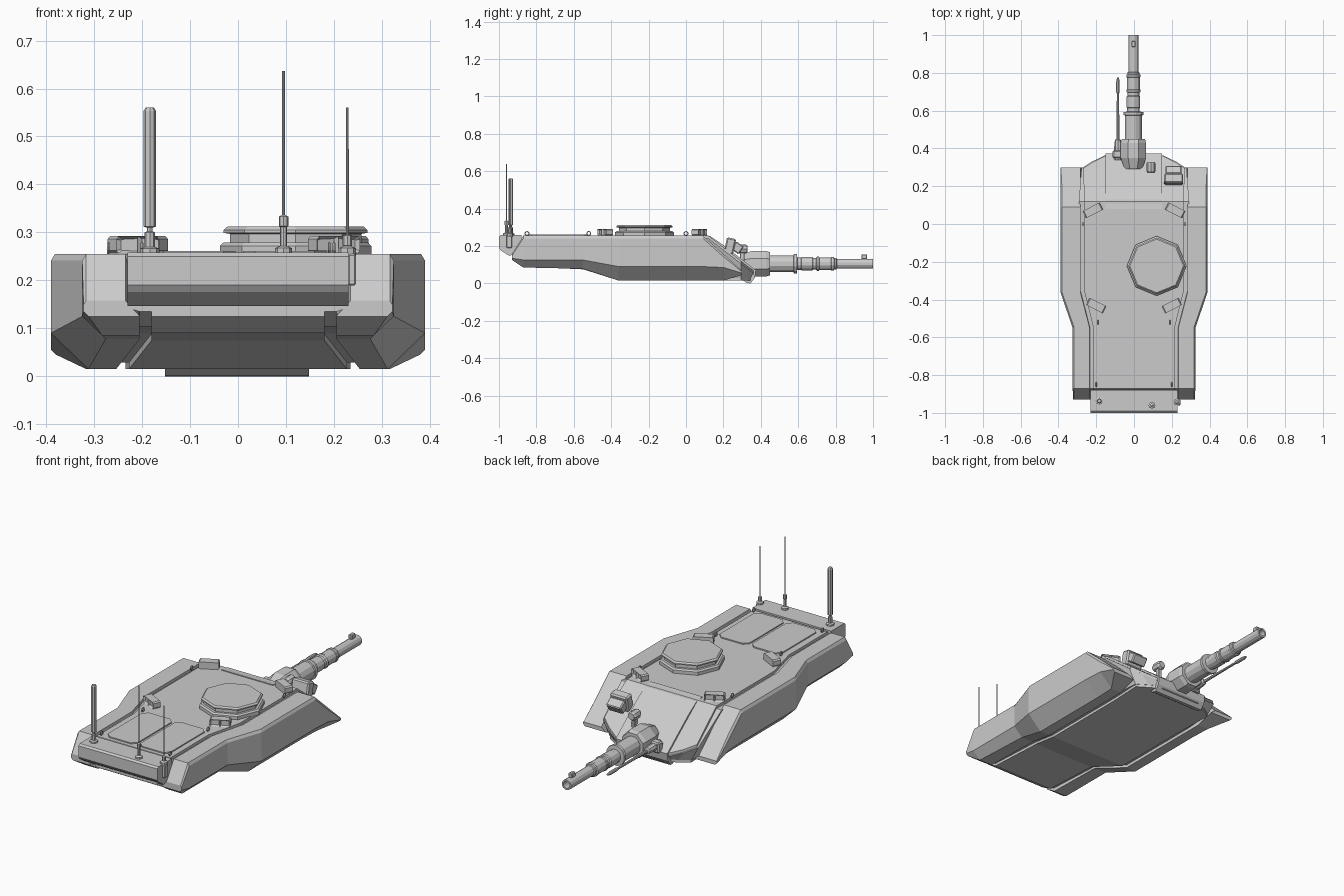
import bpy, bmesh
from math import pi, cos, sin, radians
from mathutils import Matrix, Vector

if "Cube" in bpy.data.objects:
    bpy.data.objects.remove(bpy.data.objects["Cube"])


def finish(name, bm, matrix=None):
    bmesh.ops.recalc_face_normals(bm, faces=bm.faces)
    me = bpy.data.meshes.new(name)
    bm.to_mesh(me)
    bm.free()
    ob = bpy.data.objects.new(name, me)
    bpy.context.collection.objects.link(ob)
    if matrix:
        ob.matrix_world = matrix
    return ob


def loft(name, rings, matrix=None):
    bm = bmesh.new()
    rows = [[bm.verts.new(p) for p in r] for r in rings]
    n = len(rows[0])
    for a, b in zip(rows, rows[1:]):
        for i in range(n):
            j = (i + 1) % n
            bm.faces.new((a[i], a[j], b[j], b[i]))
    bm.faces.new(rows[0])
    bm.faces.new(rows[-1])
    return finish(name, bm, matrix)


def lathe(name, prof, pos, n=8, along_y=False, phase=0.0):
    """Turn (radius, height) points about z, or about y for barrels."""
    rings = [[(r * cos(2 * pi * i / n + phase), r * sin(2 * pi * i / n + phase), h)
              for i in range(n)] for r, h in prof]
    m = Matrix.Translation(pos)
    if along_y:
        m = m @ Matrix.Rotation(-pi / 2, 4, 'X')
    return loft(name, rings, m)


def prism(name, yz, x0, x1):
    return loft(name, [[(x, y, z) for y, z in yz] for x in (x0, x1)])


def box(name, pos, size, rot=(0, 0), bevel=0.006):
    bm = bmesh.new()
    bmesh.ops.create_cube(bm, size=1)
    bmesh.ops.scale(bm, vec=size, verts=bm.verts)
    if bevel:
        bmesh.ops.bevel(bm, geom=bm.edges[:], offset=bevel, segments=1, affect='EDGES')
    m = (Matrix.Translation(pos) @ Matrix.Rotation(rot[0], 4, 'Z')
         @ Matrix.Rotation(rot[1], 4, 'X'))
    return finish(name, bm, m)


# Main hull of the turret, with a stepped groove along both edges
# y, half width of plate, top, bottom
core = [(-.93, .215, .158, .125), (-.87, .215, .255, .09), (-.55, .215, .255, .075),
        (-.36, .262, .255, .015), (.12, .262, .255, .015), (.295, .27, .12, .015),
        (.33, .215, .092, .015), (.362, .15, .068, .018)]
rings = []
for y, w, t, b in core:
    g = min(.014, (t - b) * .3)
    d = .03 if y < .2 else .008
    half = [(w, t), (w, t - g), (w + d, t - g), (w + d - .04, b + g), (w - .035, b + g), (w - .035, b)]
    rings.append([(x, y, z) for x, z in half] + [(-x, y, z) for x, z in reversed(half)])
loft("turret_body", rings)

# Faceted side armour: y, inner x, outer x, top, chamfer height, bottom
armour = [(-.93, .235, .322, .158, .135, .125), (-.87, .235, .325, .255, .125, .085),
          (-.55, .235, .325, .255, .125, .078), (-.36, .284, .39, .255, .09, .015),
          (.09, .284, .39, .255, .09, .015), (.2, .284, .39, .157, .085, .015),
          (.3, .284, .39, .066, .055, .045)]
for s, side in ((1, "right"), (-1, "left")):
    rings = []
    for y, a, o, t, l, b in armour:
        c = min(.014, (t - l) * .4)
        k = min(.078, (l - b) * 1.05)
        sec = [(a, t), (o - c * .6, t), (o, t - c), (o, l), (o - k, b), (a - .03, b)]
        rings.append([(s * x, y, z) for x, z in sec])
    loft(side + "_side_armour", rings)

# Central glacis plate with its lower lip
prism("glacis_plate", [(.08, .259), (.13, .252), (.2, .205), (.3, .128), (.374, .07), (.368, .03),
                       (.345, 0), (.325, .002), (.3, .02), (.08, .2)], -.152, .148)

# Rear stowage box
prism("stowage_box", [(-1, .25), (-.99, .258), (-.88, .258), (-.88, .17), (-.945, .147), (-.99, .176),
                      (-1, .19)], -.23, .23)
box("stowage_bracket", (.238, -.945, .222), (.016, .03, .065), bevel=.003)

# Engine roof panels with clipped corners
for x0, x1 in ((-.18, -.005), (.01, .185)):
    c = .025
    out = [(x0 + c, -.85), (x1 - c, -.85), (x1, -.85 + c), (x1, -.52 - c),
           (x1 - c, -.52), (x0 + c, -.52), (x0, -.52 - c), (x0, -.85 + c)]
    loft("roof_panel", [[(x, y, z) for x, y in out] for z in (.25, .261)])

# Octagonal hatch
lathe("commander_hatch", [(.158, .25), (.158, .272), (.15, .279), (.137, .279), (.137, .297),
                          (.15, .299), (.15, .305), (.142, .312)], (.12, -.222, 0), 8)

# Gun: mantlet, stepped barrel with a hollow muzzle
GZ = .105
lathe("mantlet", [(.05, .29), (.073, .35), (.073, .43), (.066, .45)], (-.003, 0, GZ), 8, True, pi / 8)
barrel = [(.047, .42), (.047, .575), (.054, .577), (.054, .593), (.034, .595), (.034, .615),
          (.037, .617), (.037, .675), (.032, .68), (.032, .695), (.039, .7), (.039, .71),
          (.035, .713), (.035, .775), (.038, .778), (.038, .79), (.032, .793), (.032, .803),
          (.027, .806), (.027, 1), (.018, 1), (.018, .93)]
lathe("gun_barrel", barrel, (-.003, 0, GZ), 12, True, pi / 12)
box("muzzle_sensor", (-.003, .953, .142), (.022, .032, .026), bevel=.004)
lathe("secondary_gun", [(.02, .34), (.02, .41), (.016, .445), (.008, .45), (.006, .69), (.009, .7),
                        (.009, .755), (.005, .775)], (-.085, 0, GZ - .01), 8, True)
box("secondary_gun_mount", (-.088, .37, .092), (.05, .04, .055))

# Observation blocks with two recessed windows each
for x, y, ang in ((-.218, .072, 27), (.218, .072, -27), (-.2, -.432, 153), (.2, -.432, -153)):
    bm = bmesh.new()
    bmesh.ops.create_cube(bm, size=1)
    bmesh.ops.scale(bm, vec=(.1, .042, .036), verts=bm.verts)
    bmesh.ops.bevel(bm, geom=[e for e in bm.edges if abs(e.verts[0].co.y - e.verts[1].co.y) > .01],
                    offset=.006, segments=1, affect='EDGES')
    bmesh.ops.bisect_plane(bm, geom=bm.verts[:] + bm.edges[:] + bm.faces[:],
                           plane_co=(0, 0, 0), plane_no=(1, 0, 0))
    bm.normal_update()
    front = [f for f in bm.faces if f.normal.y > .9]
    bmesh.ops.inset_individual(bm, faces=front, thickness=.007, depth=-.01)
    finish("observation_block", bm,
           Matrix.Translation((x, y, .274)) @ Matrix.Rotation(radians(ang), 4, 'Z'))

# Sighting equipment on the front slope
box("gunner_sight", (.21, .235, .2), (.1, .05, .085), (0, radians(-12)), .007)
box("gunner_sight_hood", (.21, .275, .19), (.085, .05, .05), (0, radians(-35)), .005)
lathe("front_lamp", [(.018, .27), (.024, .28), (.024, .32), (.018, .328)], (.09, 0, .183), 8, True)
box("front_lamp_foot", (.09, .3, .14), (.02, .025, .06), bevel=.003)

# Lifting rings
for y, x in ((0, .27), (-.52, .19), (-.85, .2)):
    for s in (-1, 1):
        bpy.ops.mesh.primitive_torus_add(major_segments=10, minor_segments=5, major_radius=.01,
                                         minor_radius=.003, location=(s * x, y, .267),
                                         rotation=(0, pi / 2, 0))
        bpy.context.object.name = "lifting_ring"

# Antennas: one thick sensor mast and two whips
lathe("sensor_mast", [(.02, .25), (.02, .266), (.011, .27), (.011, .3), (.006, .302), (.006, .31),
                      (.013, .312), (.013, .553), (.009, .56)], (-.184, -.937, 0), 8)
for x, y, top, mid in ((.095, -.96, .637, .333), (.228, -.942, .56, .293)):
    lathe("whip_antenna", [(.018, .25), (.018, .267), (.007, .272), (.007, mid - .022),
                           (.01, mid - .02), (.01, mid), (.0032, mid + .003), (.0028, top)],
          (x, y, 0), 8)
